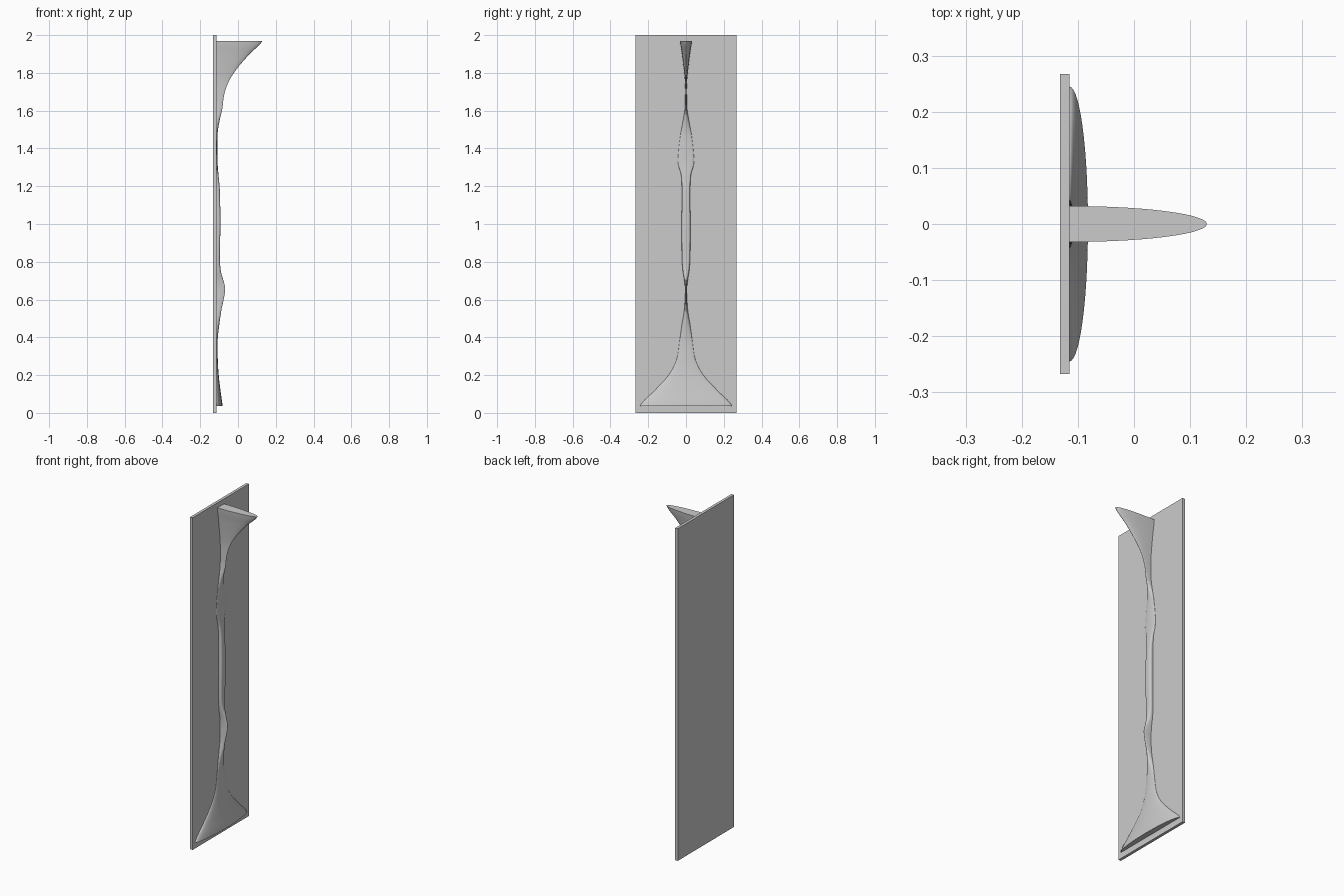
import bpy, bmesh, math

cube = bpy.data.objects.get("Cube")
if cube:
    bpy.data.objects.remove(cube, do_unlink=True)

grey = bpy.data.materials.new("plain grey")
grey.use_nodes = True
COLOUR = (0.6, 0.6, 0.6, 1)
grey.diffuse_color = COLOUR
grey.node_tree.nodes["Principled BSDF"].inputs["Base Color"].default_value = COLOUR

BACK, FACE = -0.132, -0.115


def make_object(name, bm):
    bmesh.ops.recalc_face_normals(bm, faces=bm.faces)
    mesh = bpy.data.meshes.new(name)
    bm.to_mesh(mesh)
    bm.free()
    mesh.materials.append(grey)
    ob = bpy.data.objects.new(name, mesh)
    bpy.context.collection.objects.link(ob)
    return ob


# Flat upright backing panel
bm = bmesh.new()
bmesh.ops.create_cube(bm, size=1)
for v in bm.verts:
    v.co = ((BACK + FACE) / 2 + v.co.x * (FACE - BACK), v.co.y * 0.534, 1 + v.co.z * 2)
make_object("backing_panel", bm)

# Relief sections: height, half width, depth off the panel, squareness
SECTIONS = [
    (0.036, 0.245, 0.033, 1), (0.12, 0.165, 0.022, 1), (0.2, 0.092, 0.013, 1),
    (0.28, 0.05, 0.008, 1), (0.38, 0.034, 0.007, 1), (0.46, 0.023, 0.015, 1),
    (0.55, 0.009, 0.028, 1), (0.61, 0.006, 0.041, 1), (0.66, 0.006, 0.047, 1),
    (0.7, 0.009, 0.038, 0.9), (0.75, 0.017, 0.024, 0.7), (0.82, 0.022, 0.019, 0.5),
    (1.0, 0.023, 0.022, 0.5), (1.18, 0.022, 0.019, 0.5), (1.26, 0.026, 0.012, 0.6),
    (1.32, 0.042, 0.007, 0.9), (1.4, 0.038, 0.006, 1), (1.48, 0.028, 0.007, 1),
    (1.54, 0.017, 0.016, 1), (1.61, 0.006, 0.032, 1), (1.68, 0.004, 0.041, 1),
    (1.75, 0.005, 0.064, 1), (1.82, 0.012, 0.108, 1), (1.9, 0.022, 0.176, 1),
    (1.97, 0.032, 0.245, 1),
]
STEPS, ARC = 5, 28


def blend(p, q, r, s, t):
    """Smooth curve between the section values q and r."""
    return 0.5 * (2 * q + (r - p) * t + (2 * p - 5 * q + 4 * r - s) * t * t
                  + (3 * q - p - 3 * r + s) * t ** 3)


def smooth_sections():
    last = len(SECTIONS) - 1
    for i in range(last):
        four = [SECTIONS[min(max(i + k, 0), last)] for k in (-1, 0, 1, 2)]
        for j in range(STEPS):
            t = j / STEPS
            z = four[1][0] + (four[2][0] - four[1][0]) * t
            yield (z, *(blend(*(f[k] for f in four), t) for k in (1, 2, 3)))
    yield SECTIONS[last]


# Sculpted stem: half-oval sections lofted from the wide foot to the beak
bm = bmesh.new()
rings = []
for z, width, depth, power in smooth_sections():
    ring = []
    for i in range(ARC + 1):
        a = math.pi * i / ARC
        c, s = math.cos(a), max(math.sin(a), 0)
        y = math.copysign(abs(c) ** power, c) * width
        ring.append(bm.verts.new((FACE + s ** power * depth, y, z)))
    rings.append(ring)
for low, high in zip(rings, rings[1:]):
    for i in range(ARC):
        bm.faces.new((low[i], low[i + 1], high[i + 1], high[i]))
    bm.faces.new((low[ARC], low[0], high[0], high[ARC]))
bm.faces.new(rings[0])
bm.faces.new(rings[-1])
stem = make_object("sculpted_stem", bm)

bpy.ops.object.select_all(action="DESELECT")
stem.select_set(True)
bpy.context.view_layer.objects.active = stem
bpy.ops.object.shade_smooth_by_angle(angle=math.radians(35))
